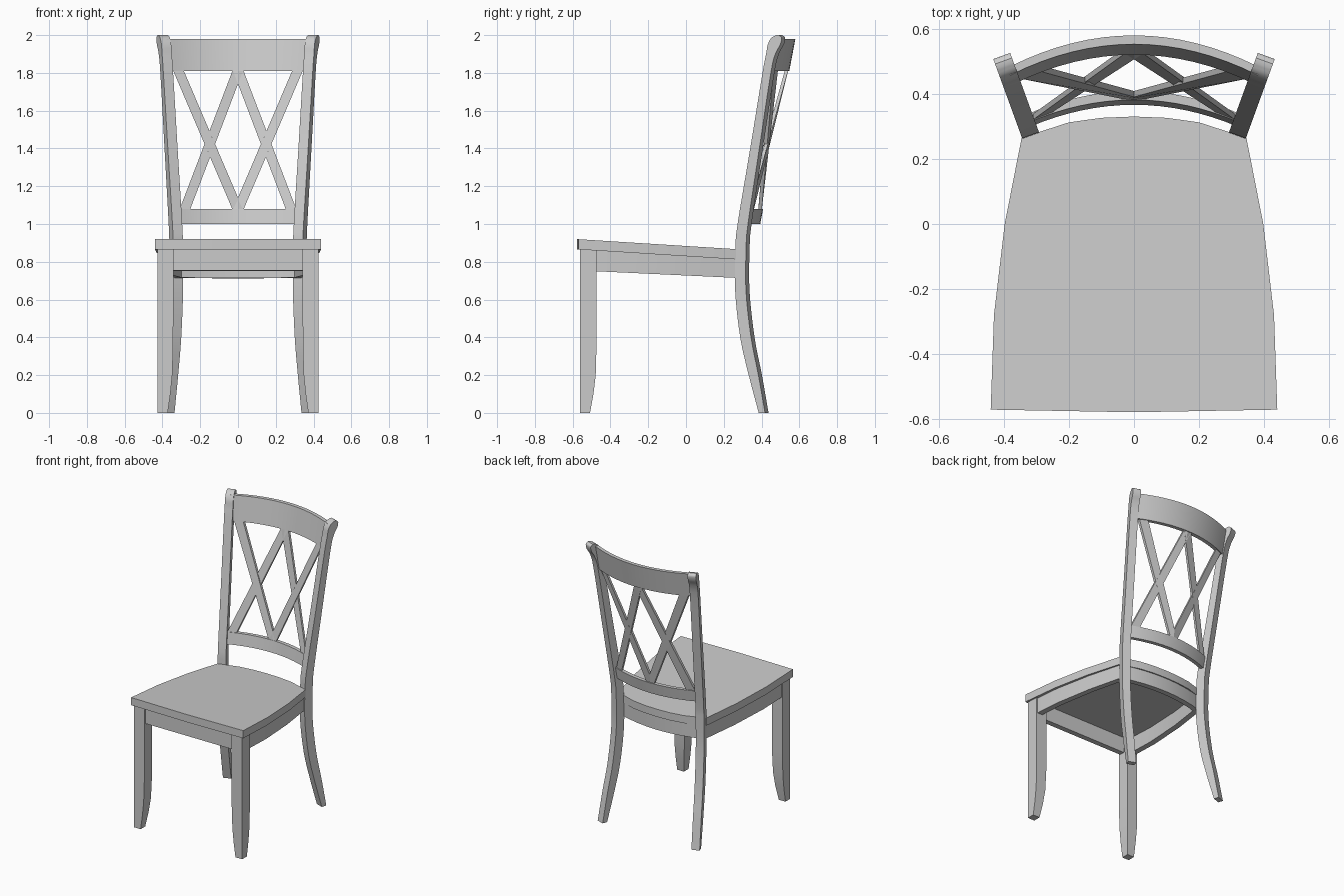
import bpy, bmesh, math
from mathutils import Vector

if "Cube" in bpy.data.objects:
    bpy.data.objects.remove(bpy.data.objects["Cube"])


def loft(name, sections, mirror=False):
    """Skin a row of equal-sized cross-sections and cap both ends."""
    bm = bmesh.new()
    rings = [[bm.verts.new(p) for p in s] for s in sections]
    n = len(rings[0])
    for a, b in zip(rings, rings[1:]):
        for i in range(n):
            j = (i + 1) % n
            bm.faces.new((a[i], a[j], b[j], b[i]))
    bm.faces.new(rings[0])
    bm.faces.new(rings[-1])
    bmesh.ops.recalc_face_normals(bm, faces=bm.faces)
    me = bpy.data.meshes.new(name)
    bm.to_mesh(me)
    bm.free()
    for p in me.polygons:
        p.use_smooth = True
    me.set_sharp_from_angle(angle=math.radians(30))
    ob = bpy.data.objects.new(name, me)
    bpy.context.collection.objects.link(ob)
    if mirror:
        ob.modifiers.new("Mirror", 'MIRROR').use_axis[0] = True
    return ob


def smooth(points, steps=4):
    """Catmull-Rom interpolation through the given points."""
    p = [Vector(q) for q in points]
    p = [2 * p[0] - p[1]] + p + [2 * p[-1] - p[-2]]
    out = []
    for a, b, c, d in zip(p, p[1:], p[2:], p[3:]):
        for i in range(steps):
            t = i / steps
            out.append(0.5 * (2 * b + (c - a) * t + (2 * a - 5 * b + 4 * c - d) * t * t
                              + (3 * b - a - 3 * c + d) * t ** 3))
    return out + [p[-2]]


# Seat: tapered outline on a plane that drops towards the back
def seat_top(y):
    return 0.92 - 0.063 * (y + 0.578)


def apron_bottom(y):
    return 0.75 - 0.047 * (y + 0.48)


side = [(0.44, -0.57), (0.43, -0.28), (0.397, 0.0), (0.345, 0.265)]
back = [(0.2, 0.312), (0.1, 0.326)]
right = side + back
outline = [(0, -0.578)] + right + [(0, 0.33)] + [(-x, y) for x, y in reversed(right)]
loft("seat", [[(x, y, seat_top(y) - t) for x, y in outline] for t in (0.054, 0)])


# Aprons under the seat
def apron(name, pairs, mirror=False):
    loft(name, [[(*o, apron_bottom(o[1])), (*i, apron_bottom(i[1])),
                 (*i, seat_top(i[1]) - 0.05), (*o, seat_top(o[1]) - 0.05)]
                for o, i in pairs], mirror)


apron("front_apron", [((x, -0.55), (x, -0.51)) for x in (-0.36, 0.36)])
side_path = [(0.417, -0.49), (0.413, -0.28), (0.382, 0.0), (0.332, 0.275)]
apron("side_apron", [((x, y), (x - 0.04, y)) for x, y in side_path], True)
back_path = [(x / 10, 0.322 - 0.5 * (x / 10) ** 2) for x in (-3.3, -2.5, -1.7, -0.85, 0, 0.85, 1.7, 2.5, 3.3)]
apron("back_apron", [((x, y), (x, y - 0.04)) for x, y in back_path])

# Front legs: straight outside, curved taper on the two inner sides
leg = [(0, 0.372, -0.508), (0.1, 0.358, -0.49), (0.2, 0.348, -0.478),
       (0.35, 0.343, -0.474), (0.868, 0.342, -0.474)]
loft("front_leg", [[(0.425, -0.56, z), (x, -0.56, z), (x, y, z), (0.425, y, z)]
                   for z, x, y in leg], True)

# Back posts: curved profile (z, front, back) standing in a plane turned 20 degrees
profile = [(0, 0.385, 0.437), (0.2, 0.332, 0.402), (0.4, 0.287, 0.363), (0.65, 0.26, 0.336),
           (0.87, 0.262, 0.337), (1.0, 0.273, 0.347), (1.4, 0.34, 0.407), (1.8, 0.405, 0.468),
           (1.9, 0.424, 0.492), (1.95, 0.433, 0.518), (1.985, 0.452, 0.525), (2.0, 0.478, 0.51)]
ang, half = math.radians(20), 0.0275
dx, dy = half * math.cos(ang), half * math.sin(ang)


def post_section(z, f, b):
    f, b = f + dy, b - dy
    ring = []
    for y, s in ((f, -1), (f, 1), (b, 1), (b, -1)):
        x = 0.364 + (y - 0.4) * math.tan(ang)
        ring.append((x + s * dx, y - s * dy, min(z, 2.0)))
    return ring


loft("back_post", [post_section(*p) for p in smooth(profile)], True)


# Backrest: all parts follow one leaning, bowed surface
def bow(x, z):
    return 0.387 + 0.19 * (z - 1.04) - 0.66 * x * x


def rail(name, z0, z1, w0, w1, t=0.0135, n=16):
    secs = []
    for i in range(n + 1):
        k = 2 * i / n - 1
        a, b = k * w0, k * w1
        secs.append([(a, bow(a, z0) - t, z0), (a, bow(a, z0) + t, z0),
                     (b, bow(b, z1) + t, z1), (b, bow(b, z1) - t, z1)])
    loft(name, secs)


rail("top_rail", 1.81, 1.98, 0.365, 0.38)
rail("lower_rail", 1.0, 1.08, 0.32, 0.33)


# Crossed braces
def brace(name, x0, x1, z0=1.06, z1=1.83, w=0.028, t=0.009):
    loft(name, [[(x + s * w, bow(x + s * w, z) + r * t, z)
                 for s, r in ((-1, -1), (1, -1), (1, 1), (-1, 1))]
                for x, z in ((x0, z0), (x1, z1))], True)


brace("brace_rising_inward", 0.288, -0.006)
brace("brace_rising_outward", -0.006, 0.323)
